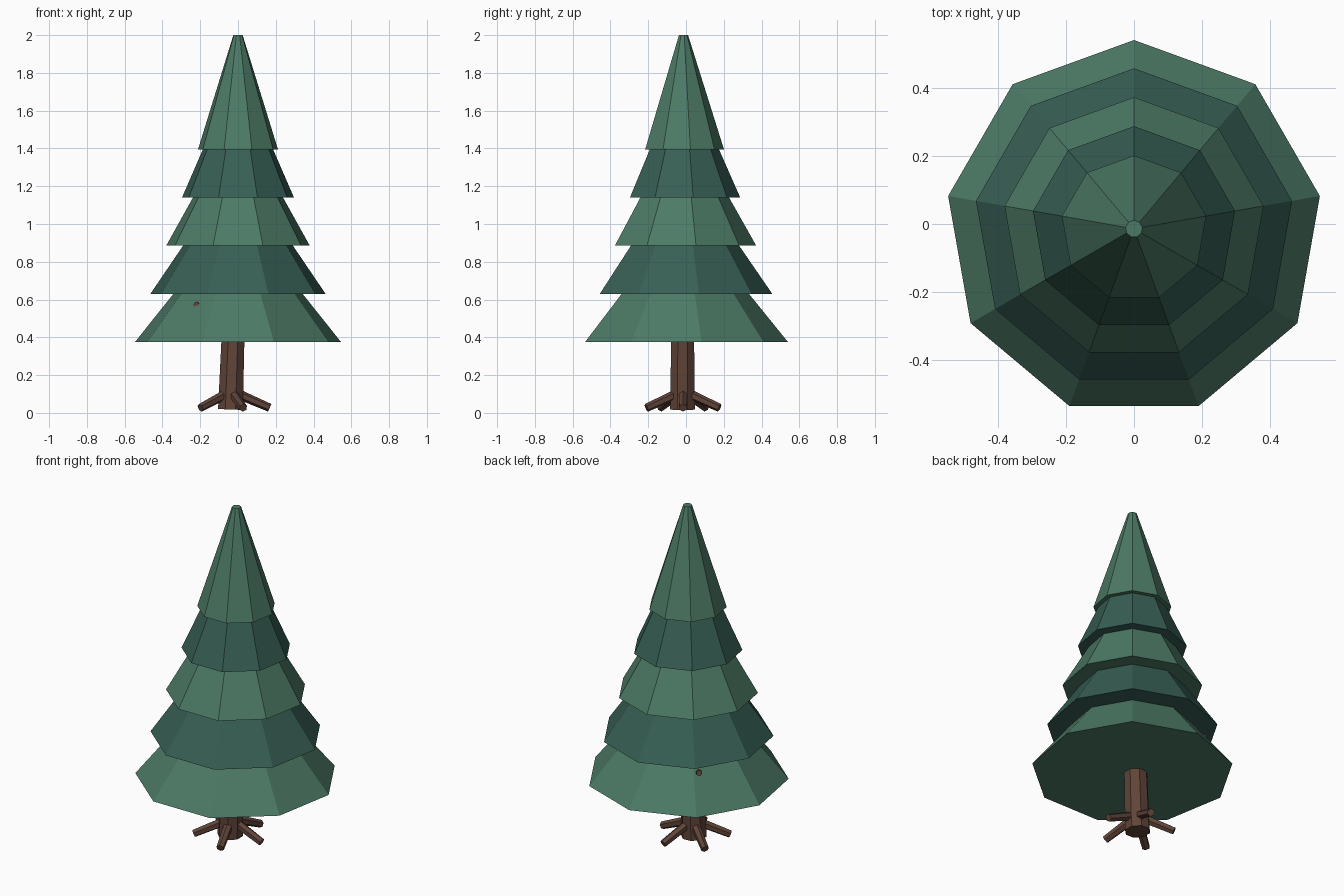
import bpy, math
from mathutils import Vector

if "Cube" in bpy.data.objects:
    bpy.data.objects.remove(bpy.data.objects["Cube"])


def material(name, rgb):
    m = bpy.data.materials.new(name)
    m.diffuse_color = (*rgb, 1)
    m.use_nodes = True
    m.node_tree.nodes["Principled BSDF"].inputs["Base Color"].default_value = m.diffuse_color
    return m


LIGHT = material("light_green", (0.073, 0.195, 0.133))
DARK = material("dark_green", (0.038, 0.114, 0.089))
BARK = material("bark", (0.117, 0.058, 0.040))


def rod(name, a, b, r1, r2, sides, mat, spin=0.0):
    """Flat-shaded tapered prism running from a to b."""
    a, b = Vector(a), Vector(b)
    d = b - a
    bpy.ops.mesh.primitive_cone_add(vertices=sides, radius1=r1, radius2=r2, depth=d.length)
    o = bpy.context.object
    o.name = name
    # bake the spin around the axis before aiming the rod
    for v in o.data.vertices:
        x, y = v.co.x, v.co.y
        v.co.x = x * math.cos(spin) - y * math.sin(spin)
        v.co.y = x * math.sin(spin) + y * math.cos(spin)
    if d.x or d.y:
        o.rotation_euler = d.to_track_quat('Z', 'Y').to_euler()
    o.location = (a + b) / 2
    o.data.materials.append(mat)
    return o


# Foliage: five nine-sided tiers, a vertex pointing to +y
CY = -0.014
for i, r in enumerate((0.554, 0.471, 0.386, 0.301, 0.215)):
    z = 0.375 + 0.255 * i
    rod(f"foliage_tier_{i + 1}", (0, CY, z), (0, CY, z + 0.605), r, r * 0.116, 9,
        DARK if i % 2 else LIGHT)

# Trunk, leaning slightly
rod("trunk", (-0.04, -0.018, 0.018), (-0.012, -0.018, 0.80), 0.071, 0.06, 8, BARK, math.pi / 8)

# Five roots spreading around the base
for k in range(5):
    t = math.radians(72 * k)
    c, s = math.cos(t), math.sin(t)
    rod(f"root_{k + 1}", (-0.035, -0.016, 0.115),
        (-0.035 + 0.203 * c, -0.016 + 0.203 * s, 0.027), 0.027, 0.022, 6, BARK)

# Two branches whose tips poke out of the lowest tier
for k, tip in enumerate(((-0.282, 0.278, 0.573), (-0.222, -0.315, 0.573))):
    rod(f"branch_{k + 1}", (-0.03, -0.018, 0.47), tip, 0.024, 0.017, 6, BARK)
